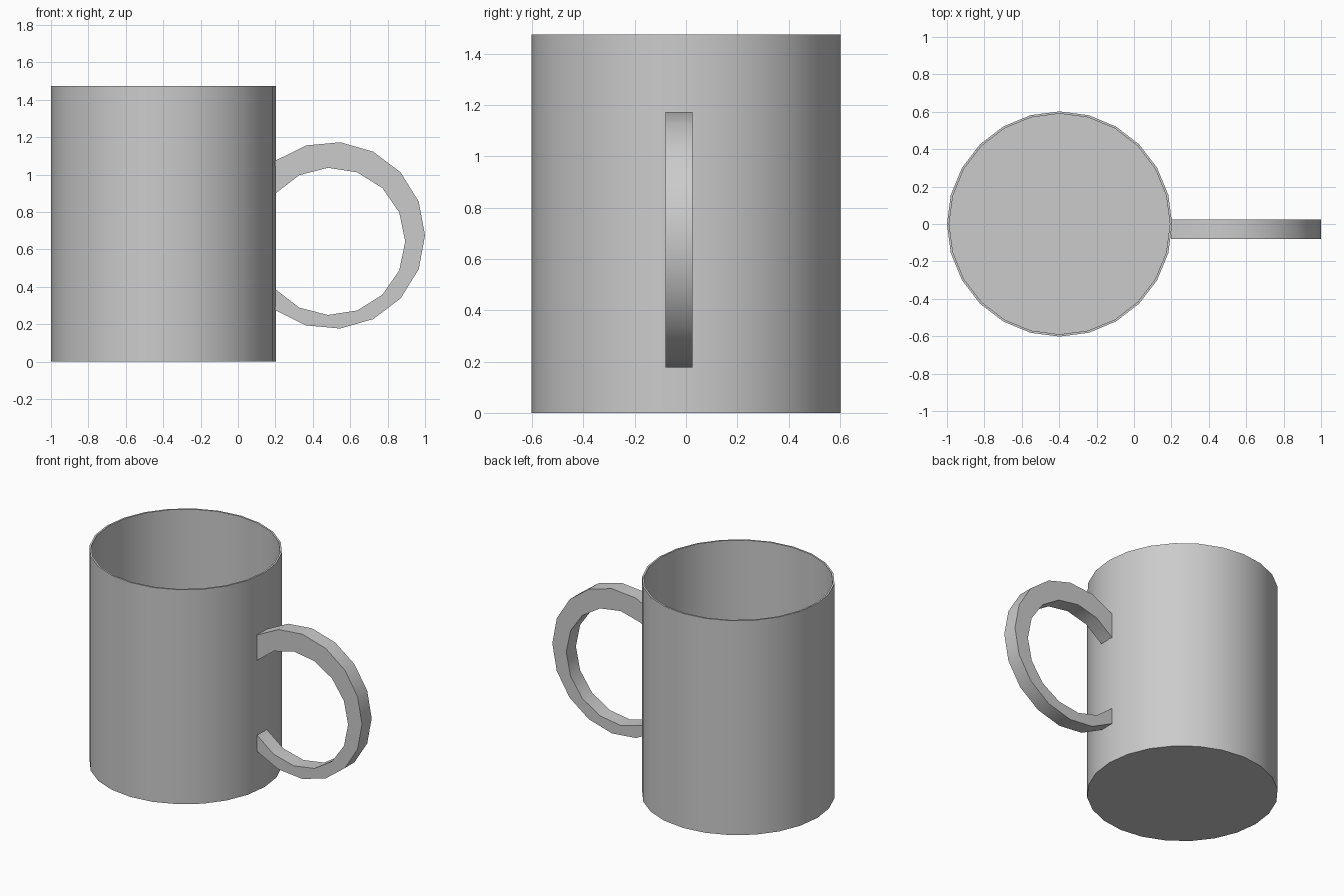
import bpy, bmesh
from math import cos, sin, pi, radians

cube = bpy.data.objects.get("Cube")
if cube:
    bpy.data.objects.remove(cube, do_unlink=True)

grey = bpy.data.materials.new("plain_grey")
grey.use_nodes = True
colour = (0.6, 0.6, 0.6, 1)
grey.diffuse_color = colour
shader = next(n for n in grey.node_tree.nodes if n.type == 'BSDF_PRINCIPLED')
shader.inputs["Base Color"].default_value = colour


def finish(name, bm):
    """Turn a bmesh into a smooth-shaded object with sharp corners."""
    bmesh.ops.recalc_face_normals(bm, faces=bm.faces)
    mesh = bpy.data.meshes.new(name)
    bm.to_mesh(mesh)
    bm.free()
    mesh.materials.append(grey)
    obj = bpy.data.objects.new(name, mesh)
    bpy.context.collection.objects.link(obj)
    bpy.ops.object.select_all(action='DESELECT')
    obj.select_set(True)
    bpy.context.view_layer.objects.active = obj
    bpy.ops.object.shade_smooth_by_angle(angle=radians(30))
    return obj


def bridge(bm, a, b, closed=True):
    """Join two equal rows of vertices with quads."""
    n = len(a)
    for i in range(n if closed else n - 1):
        j = (i + 1) % n
        bm.faces.new((a[i], a[j], b[j], b[i]))


# Cup: thin-walled open cylinder, from outer base over the rim to the floor
SIDES, HEIGHT, FLOOR = 24, 1.475, 0.015
bm = bmesh.new()
rings = []
for radius, z in ((0.602, 0), (0.602, HEIGHT), (0.59, HEIGHT), (0.59, FLOOR)):
    rings.append([bm.verts.new((-0.398 + radius * cos(2 * pi * i / SIDES),
                                radius * sin(2 * pi * i / SIDES), z))
                  for i in range(SIDES)])
for lower, upper in zip(rings, rings[1:]):
    bridge(bm, lower, upper)
bm.faces.new(rings[0])
bm.faces.new(rings[-1])
finish("cup", bm)


# Handle: flat-sided arc, thicker at the top than at the bottom
def arc(bm, radius, centre_z, step, y):
    return [bm.verts.new((0.5 + radius * cos(radians(step * i)), y,
                          centre_z + radius * sin(radians(step * i))))
            for i in range(-6, 7)]


bm = bmesh.new()
rows = []
for y in (-0.08, 0.025):
    pair = [arc(bm, 0.5, 0.675, 360 / 17, y), arc(bm, 0.394, 0.643, 23.2, y)]
    rows += pair if y < 0 else pair[::-1]
for k in range(4):
    bridge(bm, rows[k], rows[(k + 1) % 4], closed=False)
for end in (0, -1):
    bm.faces.new([row[end] for row in rows])
finish("handle", bm)
